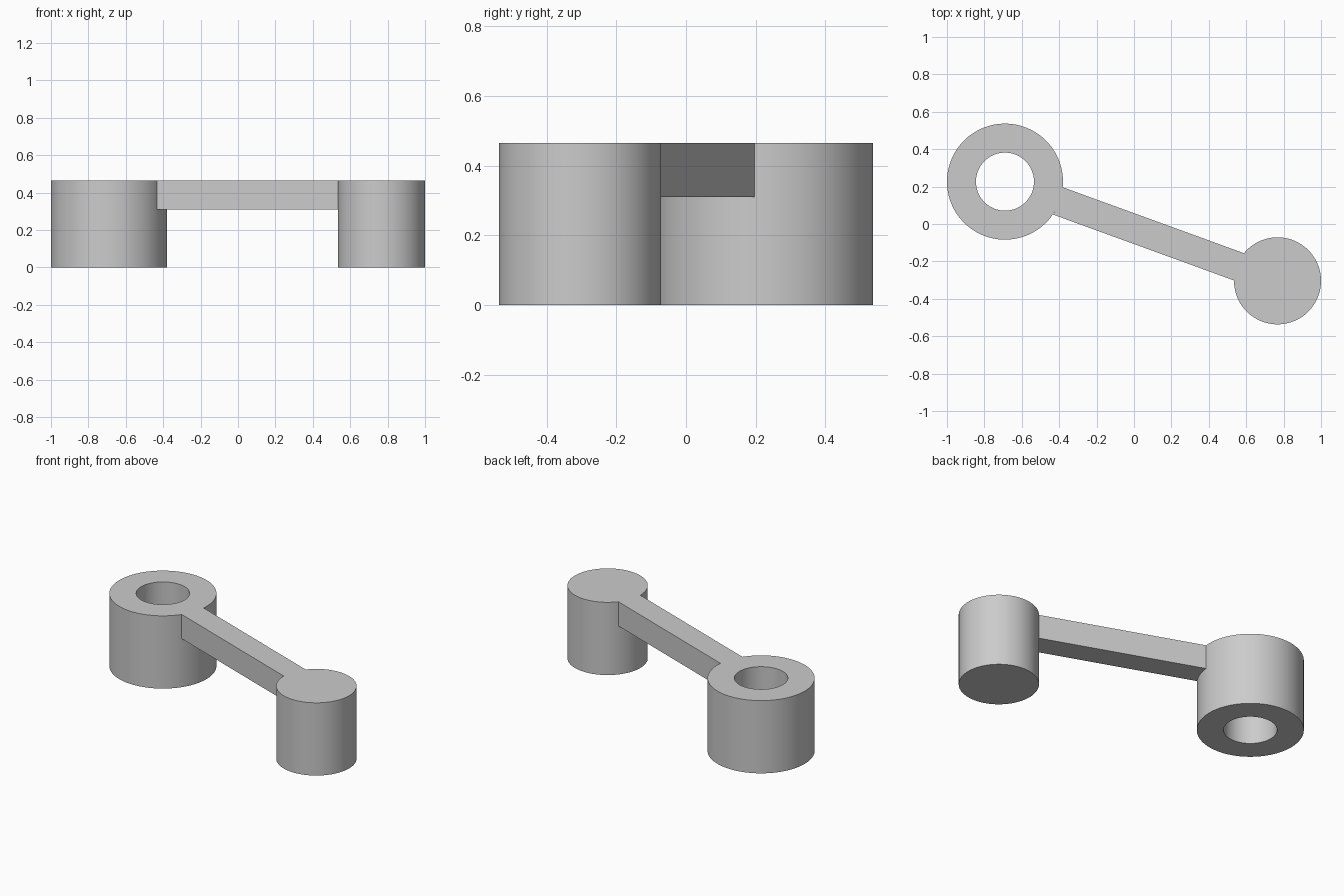
import bpy, bmesh
from math import sin, cos, asin, radians, pi
from mathutils import Vector

cube = bpy.data.objects.get("Cube")
if cube:
    bpy.data.objects.remove(cube, do_unlink=True)

# Every dimension is a simple multiple of one unit
U = 2 / (3.5 + 10 * cos(radians(20)))
RING_R, HOLE_R, PEG_R = 2 * U, U, 1.5 * U
HEIGHT, ARM = 3 * U, U
TILT = radians(-20)
SEGMENTS = 128
AXIS = Vector((cos(TILT), sin(TILT)))
Y_EDGE = (RING_R + PEG_R - 10 * U * sin(TILT)) / 2
ring_at = Vector((RING_R - 1, Y_EDGE - RING_R))
peg_at = ring_at + AXIS * 10 * U

grey = bpy.data.materials.new("light grey")
grey.use_nodes = True
colour = (0.6, 0.6, 0.6, 1)
grey.diffuse_color = colour
grey.node_tree.nodes["Principled BSDF"].inputs["Base Color"].default_value = colour


def arc(centre, radius, start, end, steps):
    """Points along an arc, both ends included."""
    angles = [start + (end - start) * i / steps for i in range(steps + 1)]
    return [centre + radius * Vector((cos(a), sin(a))) for a in angles]


def finish(name, bm):
    bmesh.ops.remove_doubles(bm, verts=bm.verts, dist=1e-5)
    bmesh.ops.recalc_face_normals(bm, faces=bm.faces)
    mesh = bpy.data.meshes.new(name)
    bm.to_mesh(mesh)
    bm.free()
    mesh.materials.append(grey)
    obj = bpy.data.objects.new(name, mesh)
    bpy.context.collection.objects.link(obj)
    bpy.ops.object.select_all(action='DESELECT')
    obj.select_set(True)
    bpy.context.view_layer.objects.active = obj
    bpy.ops.object.shade_smooth_by_angle(angle=radians(30))
    return obj


def extrude_outline(name, outline, bottom, top):
    bm = bmesh.new()
    face = bm.faces.new([bm.verts.new((p.x, p.y, bottom)) for p in outline])
    result = bmesh.ops.extrude_face_region(bm, geom=[face], use_keep_orig=True)
    moved = [v for v in result["geom"] if isinstance(v, bmesh.types.BMVert)]
    bmesh.ops.translate(bm, verts=moved, vec=(0, 0, top - bottom))
    return finish(name, bm)


# Hollow boss: a rectangular section spun about its axis
bm = bmesh.new()
section = [(HOLE_R, 0), (RING_R, 0), (RING_R, HEIGHT), (HOLE_R, HEIGHT)]
verts = [bm.verts.new((r, 0, z)) for r, z in section]
edges = [bm.edges.new((verts[i - 1], verts[i])) for i in range(4)]
bmesh.ops.spin(bm, geom=verts + edges, axis=(0, 0, 1), cent=(0, 0, 0),
               angle=2 * pi, steps=SEGMENTS)
boss = finish("hollow_boss", bm)
boss.location = (ring_at.x, ring_at.y, 0)

# Solid peg
extrude_outline("solid_peg", arc(peg_at, PEG_R, 0, 2 * pi, SEGMENTS)[:-1], 0, HEIGHT)

# Connecting arm, its ends curved to meet the boss and peg
a, b = asin(ARM / 2 / RING_R), asin(ARM / 2 / PEG_R)
ends = (arc(ring_at, RING_R, TILT + a, TILT - a, 12)
        + arc(peg_at, PEG_R, TILT + pi + b, TILT + pi - b, 12))
extrude_outline("connecting_arm", ends, HEIGHT - ARM, HEIGHT)
